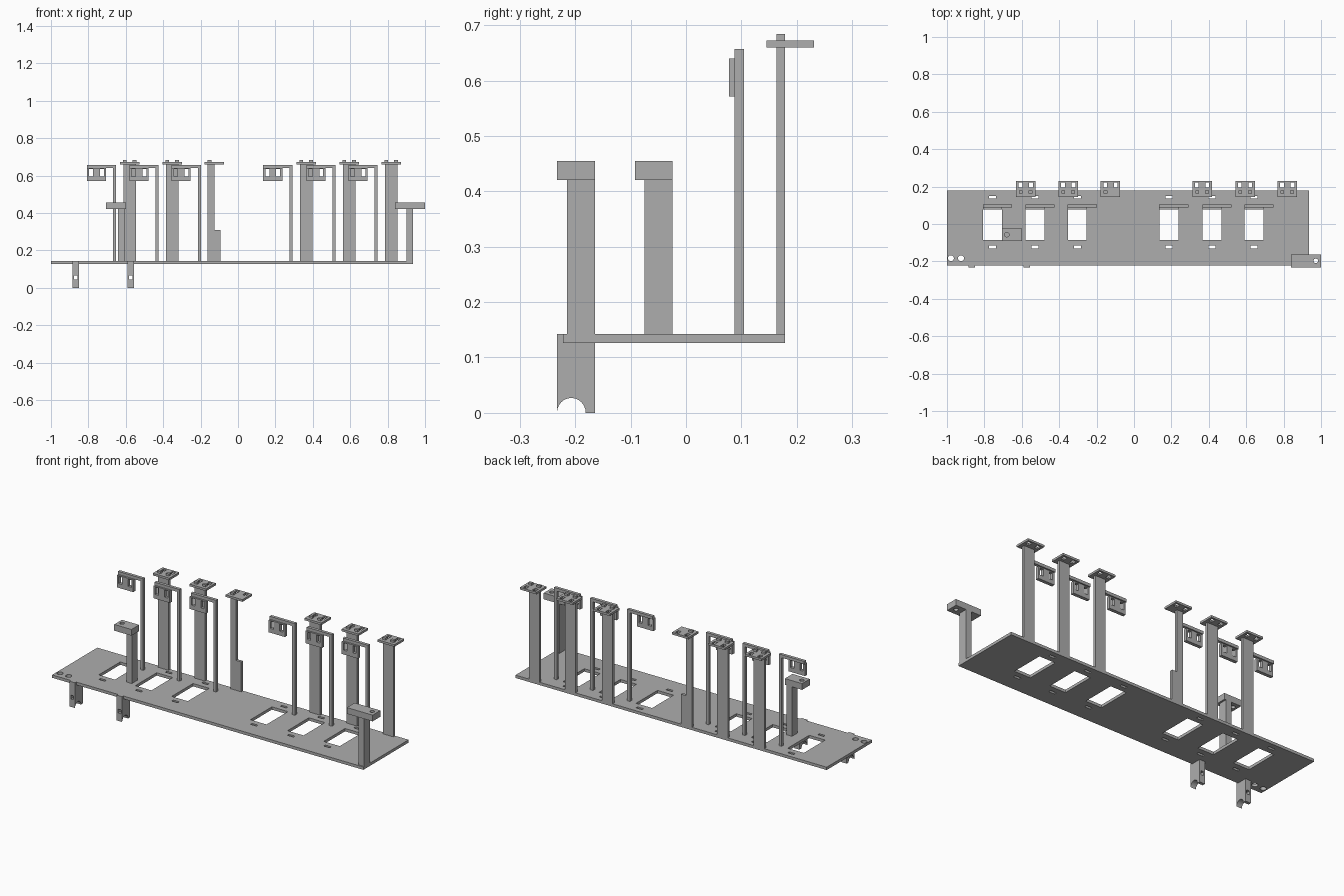
import bpy
from math import sin, cos, pi
from mathutils import Matrix

if "Cube" in bpy.data.objects:
    bpy.data.objects.remove(bpy.data.objects["Cube"], do_unlink=True)

grey = bpy.data.materials.new("plain_grey")
grey.use_nodes = True
grey.diffuse_color = (0.42, 0.42, 0.42, 1)
grey.node_tree.nodes["Principled BSDF"].inputs["Base Color"].default_value = (0.42, 0.42, 0.42, 1)

# Local (u, v, thickness) axes for each drawing plane
PLANES = {
    "XY": Matrix(((1, 0, 0), (0, 1, 0), (0, 0, 1))),
    "XZ": Matrix(((1, 0, 0), (0, 0, -1), (0, 1, 0))),
    "YZ": Matrix(((0, 0, 1), (1, 0, 0), (0, 1, 0))),
}


def rect(u0, u1, v0, v1):
    return [(u0, v0), (u1, v0), (u1, v1), (u0, v1)]


def window(u, v, w, h):
    return rect(u - w / 2, u + w / 2, v - h / 2, v + h / 2)


def disc(u, v, r, n=24):
    return [(u + r * cos(2 * pi * i / n), v + r * sin(2 * pi * i / n)) for i in range(n)]


def panel(name, plane, outline, low, high, holes=()):
    """Flat sheet cut from an outline with holes, filling low..high across its plane."""
    curve = bpy.data.curves.new(name, "CURVE")
    curve.dimensions = "2D"
    curve.fill_mode = "BOTH"
    curve.extrude = (high - low) / 2
    for loop in (outline, *holes):
        spline = curve.splines.new("POLY")
        spline.points.add(len(loop) - 1)
        for point, (u, v) in zip(spline.points, loop):
            point.co = (u, v, 0, 1)
        spline.use_cyclic_u = True
    temp = bpy.data.objects.new(name + "_outline", curve)
    bpy.context.collection.objects.link(temp)
    graph = bpy.context.evaluated_depsgraph_get()
    mesh = bpy.data.meshes.new_from_object(temp.evaluated_get(graph))
    bpy.data.objects.remove(temp, do_unlink=True)
    bpy.data.curves.remove(curve)
    basis = PLANES[plane]
    mid = (low + high) / 2 * (-1 if plane == "XZ" else 1)
    mesh.transform(basis.to_4x4() @ Matrix.Translation((0, 0, mid)))
    mesh.materials.clear()
    mesh.materials.append(grey)
    for face in mesh.polygons:
        face.use_smooth = False
        face.material_index = 0
    obj = bpy.data.objects.new(name, mesh)
    bpy.context.collection.objects.link(obj)
    return obj


def box(name, x0, x1, y0, y1, z0, z1):
    return panel(name, "XY", rect(x0, x1, y0, y1), z0, z1)


TOP = 0.142
centres = [-0.756, -0.529, -0.303, 0.187, 0.417, 0.642]

# Base plate with openings, slots and end holes
cuts = [disc(-0.979, -0.183, 0.016), disc(-0.925, -0.183, 0.016)]
for c in centres:
    cuts.append(window(c, 0.01, 0.1, 0.19))
    cuts += [window(c, y, 0.037, 0.014) for y in (-0.123, 0.143)]
panel("base_plate", "XY", rect(-1, 0.935, -0.222, 0.179), 0.126, TOP, cuts)

# Hooked rods carrying upright plates with two windows
for i, c in enumerate(centres, 1):
    left, right = c - 0.052, c + 0.105
    box(f"hook_rod_{i}", right - 0.017, right, 0.088, 0.105, TOP, 0.657)
    box(f"hook_arm_{i}", left, right - 0.017, 0.088, 0.105, 0.64, 0.657)
    panel(f"hook_plate_{i}", "XZ", rect(left, left + 0.102, 0.571, 0.64), 0.078, 0.097,
          [window(left + s, 0.615, 0.021, 0.04) for s in (0.022, 0.08)])

# Rear posts topped by flat pierced tabs with pegs
for i, c in enumerate(centres, 1):
    mid = c + 0.177
    narrow = i == 3
    if narrow:
        outline = [(mid - 0.036, TOP), (mid + 0.032, TOP), (mid + 0.032, 0.31),
                   (mid, 0.31), (mid, 0.66), (mid - 0.036, 0.66)]
    else:
        outline = rect(mid - 0.033, mid + 0.033, TOP, 0.66)
    panel(f"rear_post_{i}", "XZ", outline, 0.163, 0.179)
    panel(f"rear_tab_{i}", "XY", rect(mid - 0.052, mid + 0.052, 0.145, 0.231), 0.66, 0.672,
          [window(mid + s, 0.208, 0.02, 0.026) for s in (-0.028, 0.028)])
    for s in (-0.026,) if narrow else (-0.026, 0.026):
        box(f"rear_peg_{i}", mid + s - 0.01, mid + s + 0.01, 0.163, 0.179, 0.672, 0.684)

# Two short posts with drilled head blocks
box("end_post", 0.901, 0.935, -0.215, -0.164, TOP, 0.42)
panel("end_head", "XY", rect(0.84, 1.0, -0.233, -0.164), 0.42, 0.455, [disc(0.972, -0.197, 0.012)])
box("inner_post", -0.642, -0.608, -0.075, -0.024, TOP, 0.42)
panel("inner_head", "XY", rect(-0.705, -0.598, -0.092, -0.024), 0.42, 0.455, [disc(-0.68, -0.057, 0.012)])

# Legs with a pierced shank and an arched foot
arch = [(-0.207 - 0.026 * cos(pi * k / 12), 0.027 * sin(pi * k / 12)) for k in range(13)]
for i, x in enumerate((-0.867, -0.574), 1):
    panel(f"leg_shank_{i}", "XZ", rect(x - 0.017, x + 0.017, 0.032, TOP), -0.233, -0.164,
          [window(x, 0.055, 0.018, 0.022)])
    panel(f"leg_foot_{i}", "YZ", arch + [(-0.164, 0), (-0.164, 0.032), (-0.233, 0.032)],
          x - 0.017, x + 0.017)
